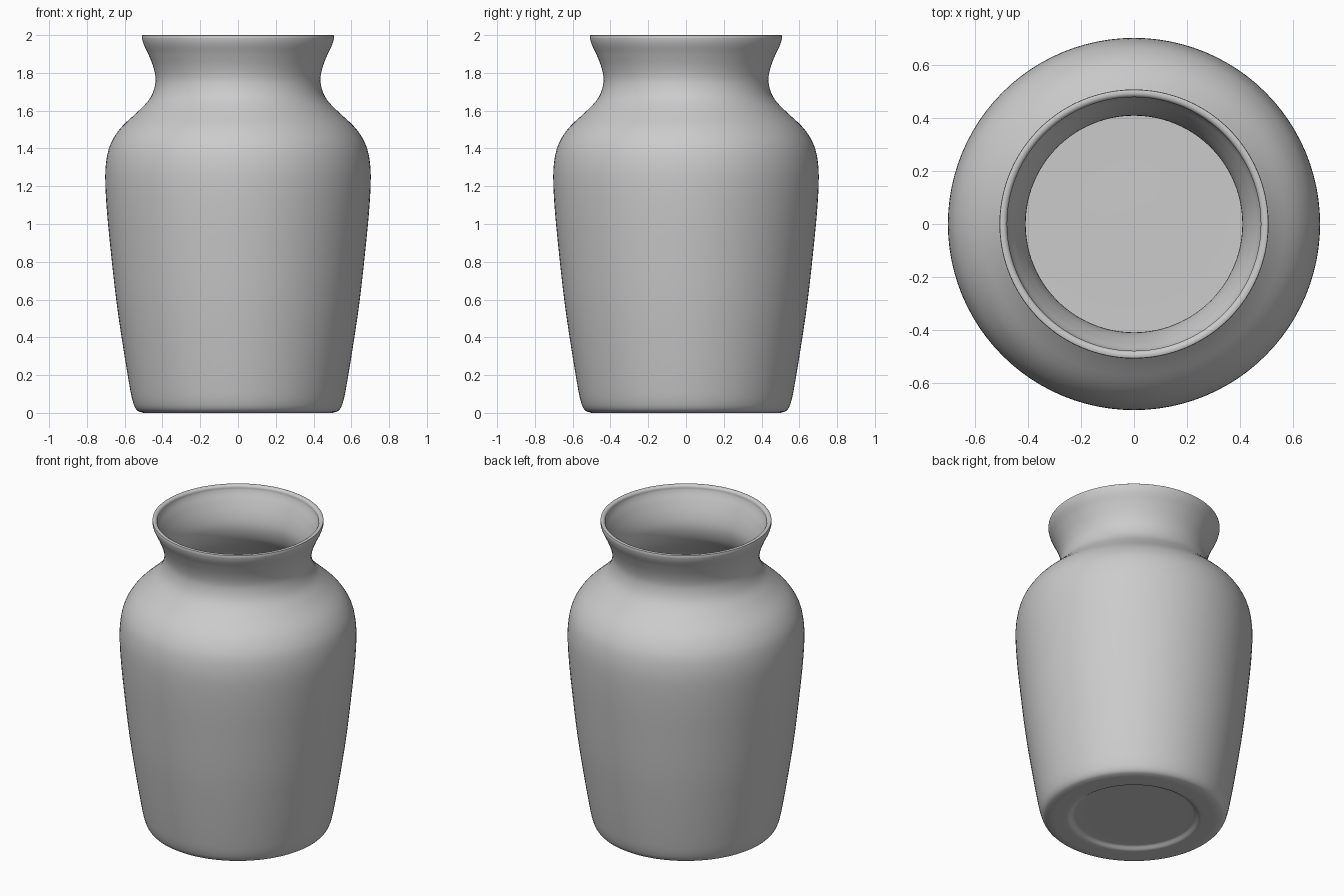
import bpy, bmesh, math
from mathutils import Vector
from mathutils.geometry import interpolate_bezier

if "Cube" in bpy.data.objects:
    bpy.data.objects.remove(bpy.data.objects["Cube"])

SEGMENTS = 96
THICK = 0.027


def smooth_path(pts, steps=4):
    """Catmull-Rom curve through (radius, height) points."""
    p = [Vector((r, 0, z)) for r, z in pts]
    out = []
    for i in range(len(p) - 1):
        a, b = p[i], p[i + 1]
        # tangents limited by the local span length
        ta = (b - p[max(i - 1, 0)]).normalized()
        tb = (p[min(i + 2, len(p) - 1)] - a).normalized()
        d = (b - a).length / 3
        out += interpolate_bezier(a, a + ta * d, b - tb * d, b, steps + 1)[:-1]
    return out + [p[-1]]


# Outer wall, from the foot up to the lip
outer = smooth_path([
    (0.50, 0.0), (0.532, 0.012), (0.552, 0.045), (0.57, 0.12), (0.61, 0.36),
    (0.645, 0.60), (0.673, 0.85), (0.695, 1.08), (0.703, 1.25), (0.695, 1.35),
    (0.672, 1.43), (0.62, 1.51), (0.525, 1.60), (0.463, 1.67), (0.437, 1.75),
    (0.445, 1.82), (0.475, 1.90), (0.499, 1.95), (0.508, 1.982), (0.507, 1.998)])

# Inner wall: the outer wall offset inwards, from the lip down to the floor
inner = []
for i in range(len(outer) - 1, 0, -1):
    t = (outer[min(i + 1, len(outer) - 1)] - outer[i - 1]).normalized()
    q = outer[i] + Vector((-t.z, 0, t.x)) * THICK
    if 0.12 < q.z < 1.985:
        inner.append(q)

# Rim, rounded floor and recessed underside
rim = [Vector((r, 0, z)) for r, z in
       [(0.504, 2.0), (0.492, 2.0), (0.484, 1.996), (0.479, 1.987)]]
start = inner[-1]
floor = smooth_path([(start.x, start.z), (0.525, 0.075), (0.50, 0.052),
                     (0.46, 0.045), (0.0, 0.045)])[1:]
under = smooth_path([(0.0, 0.02), (0.35, 0.02), (0.365, 0.017),
                     (0.385, 0.004), (0.40, 0.0), (0.50, 0.0)])[:-1]
profile = under + outer + rim + inner + floor

# Lathe the profile around the vertical axis
bm = bmesh.new()
verts = [bm.verts.new(p) for p in profile]
edges = [bm.edges.new(pair) for pair in zip(verts, verts[1:])]
bmesh.ops.spin(bm, geom=verts + edges, cent=(0, 0, 0), axis=(0, 0, 1),
               angle=math.tau, steps=SEGMENTS)
bmesh.ops.remove_doubles(bm, verts=bm.verts, dist=0.0003)
bmesh.ops.recalc_face_normals(bm, faces=bm.faces)
mesh = bpy.data.meshes.new("vase")
bm.to_mesh(mesh)
bm.free()

vase = bpy.data.objects.new("vase", mesh)
bpy.context.collection.objects.link(vase)
clay = bpy.data.materials.new("grey clay")
clay.diffuse_color = (0.6, 0.6, 0.6, 1)
clay.use_nodes = True
clay.node_tree.nodes["Principled BSDF"].inputs["Base Color"].default_value = clay.diffuse_color
mesh.materials.append(clay)

bpy.context.view_layer.objects.active = vase
vase.select_set(True)
bpy.ops.object.shade_smooth_by_angle(angle=math.radians(40))
